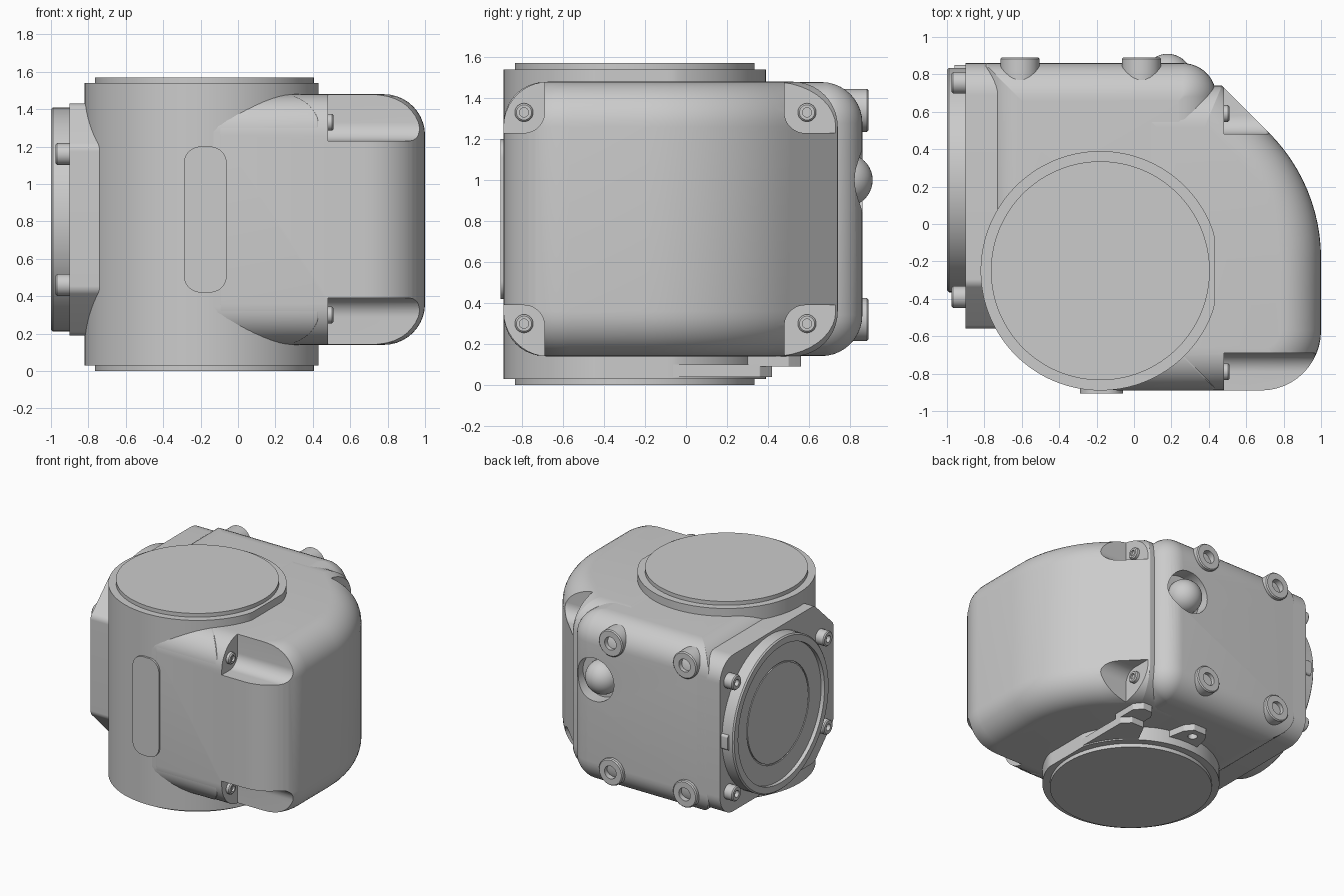
import bpy, bmesh, math
from mathutils import Vector, Matrix

cube = bpy.data.objects.get("Cube")
if cube:
    bpy.data.objects.remove(cube, do_unlink=True)


def finish(name, bm, angle=35):
    bmesh.ops.remove_doubles(bm, verts=bm.verts, dist=0.0002)
    bmesh.ops.recalc_face_normals(bm, faces=bm.faces)
    mesh = bpy.data.meshes.new(name)
    bm.to_mesh(mesh)
    bm.free()
    obj = bpy.data.objects.new(name, mesh)
    bpy.context.collection.objects.link(obj)
    smooth(obj, angle)
    return obj


def smooth(obj, angle=35):
    bpy.ops.object.select_all(action='DESELECT')
    obj.select_set(True)
    bpy.context.view_layer.objects.active = obj
    bpy.ops.object.shade_smooth_by_angle(angle=math.radians(angle))


def skin(bm, rings):
    """Join equal rings of vertices and cap both ends."""
    rings = [[bm.verts.new(p) for p in ring] for ring in rings]
    n = len(rings[0])
    for a, b in zip(rings, rings[1:]):
        for i in range(n):
            j = (i + 1) % n
            bm.faces.new((a[i], a[j], b[j], b[i]))
    bm.faces.new(rings[0])
    bm.faces.new(rings[-1])


def outline(corners, radii, inset, steps=12):
    """Counter-clockwise convex polygon, shrunk by inset, with round corners."""
    pts = [Vector(c) for c in corners]
    out = []
    for i, p in enumerate(pts):
        d1 = (p - pts[i - 1]).normalized()
        d2 = (pts[(i + 1) % len(pts)] - p).normalized()
        n1, n2 = Vector((-d1.y, d1.x)), Vector((-d2.y, d2.x))
        r = max(radii[i] - inset, 0.002)
        centre = p + (n1 + n2) * (inset + r) / (1 + n1.dot(n2))
        turn = math.acos(max(-1, min(1, n1.dot(n2))))
        for k in range(steps + 1):
            out.append(centre - Matrix.Rotation(turn * k / steps, 2) @ n1 * r)
    return out


AXES = {
    'x': lambda u, v, w: (w, u, v),
    'y': lambda u, v, w: (u, w, v),
    'z': lambda u, v, w: (u, v, w),
}


def block(name, corners, radii, lo, hi, edge=0.0, axis='z'):
    """Extruded rounded polygon whose end rims are filleted by edge."""
    if not isinstance(radii, (list, tuple)):
        radii = [radii] * len(corners)
    if edge:
        quarter = [math.pi / 2 * k / 10 for k in range(11)]
        low = [(edge * (1 - math.sin(a)), lo + edge * (1 - math.cos(a))) for a in quarter]
        layers = low + [(d, lo + hi - w) for d, w in reversed(low)]
    else:
        layers = [(0, lo), (0, hi)]
    bm = bmesh.new()
    skin(bm, [[AXES[axis](p.x, p.y, w) for p in outline(corners, radii, d)]
              for d, w in layers])
    return finish(name, bm)


def rect(u0, u1, v0, v1):
    return [(u0, v0), (u1, v0), (u1, v1), (u0, v1)]


def lathe(name, profile, origin, axis=(0, 0, 1), sides=64, clip=None):
    """Turn (radius, height) pairs about an axis."""
    turn = Vector(axis).to_track_quat('Z', 'Y').to_matrix()
    rings = []
    for r, h in profile:
        ring = []
        for i in range(sides):
            a = 2 * math.pi * i / sides
            p = Vector(origin) + turn @ Vector((r * math.cos(a), r * math.sin(a), h))
            if clip is not None:
                p.x = min(p.x, clip)
            ring.append(p)
        rings.append(ring)
    bm = bmesh.new()
    skin(bm, rings)
    return finish(name, bm)


def socket(r, h, hole=0.45, depth=0.03):
    return [(r, 0), (r, h - 0.008), (r - 0.008, h), (r * hole, h),
            (r * hole, h - depth), (0.001, h - depth)]


def cut(obj, cutter):
    mod = obj.modifiers.new("cut", 'BOOLEAN')
    mod.operation = 'DIFFERENCE'
    mod.solver = 'EXACT'
    mod.object = cutter
    bpy.ops.object.select_all(action='DESELECT')
    bpy.context.view_layer.objects.active = obj
    obj.select_set(True)
    bpy.ops.object.modifier_apply(modifier=mod.name)
    bpy.data.objects.remove(cutter, do_unlink=True)


BOTTOM, TOP = 0.14, 1.48
MID = (BOTTOM + TOP) / 2

# Upright drum with thin end discs
drum_at = (-0.18, -0.25, 0)
lathe("drum", [(0.64, 0.03), (0.64, 1.54)], drum_at, sides=128, clip=0.43)
lathe("drum_end_discs", [(0.585, 0), (0.585, 1.57)], drum_at, sides=128)

# Rear housing with a pocket for the dome
housing = block("rear_housing",
                [(-0.8, 0.86), (-0.8, -0.2), (-0.18, -0.888), (0.44, -0.888), (0.44, 0.86)],
                [0.02, 0.02, 0.02, 0.02, 0.18], BOTTOM + 0.002, TOP - 0.002, 0.2)
cut(housing, lathe("dome_pocket", [(0.17, 0), (0.17, 0.4)], (0.2, 0.76, 1.0), (0, 1, 0)))
smooth(housing)

# Side cover with a notch at each corner
cover = block("side_cover",
              [(-0.1, -0.89), (1, -0.89), (1, 0.21), (0.47, 0.74), (-0.1, 0.74)],
              [0.01, 0.32, 0.95, 0.01, 0.01], BOTTOM, TOP, 0.22)
for y0, y1, screw_y in ((-1.3, -0.69, -0.79), (0.48, 1.1, 0.59)):
    for z0, z1, screw_z in ((-0.4, 0.39, 0.3), (1.23, 2.0, 1.33)):
        cut(cover, block("notch", rect(y0, y1, z0, z1), 0.1, 0.48, 1.3, axis='x'))
        lathe("cover_screw", socket(0.045, 0.03, 0.5, 0.015),
              (0.48, screw_y, screw_z), (1, 0, 0), 24)
smooth(cover)

# Mounting flange and its recessed ring
block("flange_plate",
      [(-0.56, 0.43), (-0.32, 0.19), (0.86, 0.19), (0.86, 1.43), (-0.32, 1.43), (-0.56, 1.2)],
      [0.06, 0.06, 0.17, 0.17, 0.06, 0.06], -0.9, -0.7, axis='x')
lathe("flange_ring",
      [(0.6, 0), (0.6, 0.09), (0.59, 0.1), (0.54, 0.1), (0.54, 0.07), (0.39, 0.07),
       (0.39, 0.062), (0.38, 0.062), (0.38, 0.07), (0.001, 0.07)],
      (-0.9, 0.235, MID), (-1, 0, 0), 96)
for side in (-1, 1):
    for y, dz in ((-0.39, 0.35), (0.755, 0.44)):
        lathe("flange_screw", socket(0.058, 0.075),
              (-0.9, y, MID + side * dz), (-1, 0, 0), 32)
block("ring_clip", rect(0.79, 0.85, 0.74, 0.86), 0.02, -0.96, -0.89, axis='x')

# Rear bosses and dome
for x in (-0.61, 0.04):
    for z in (0.32, 1.34):
        lathe("rear_boss", socket(0.105, 0.14, 0.48, 0.05), (x, 0.75, z), (0, 1, 0), 40)
bm = bmesh.new()
bmesh.ops.create_uvsphere(bm, u_segments=40, v_segments=20, radius=0.13,
                          matrix=Matrix.Translation((0.18, 0.78, 1.0)))
finish("dome", bm)

# Long pad on the front of the drum
block("front_pad", rect(-0.29, -0.06, 0.42, 1.2), 0.09, -0.905, -0.85, axis='y')

# Brackets under the housing
block("lower_arm", [(0.15, -0.4), (0.38, -0.4), (0.43, -0.3), (0.43, 0.36), (0.37, 0.42),
                    (0.26, 0.42), (0.15, 0.2)], 0.01, 0.04, 0.1)
block("arm_tab", [(0.26, 0.3), (0.43, 0.3), (0.43, 0.5), (0.38, 0.56), (0.3, 0.56),
                  (0.26, 0.5)], 0.01, 0.09, 0.145)
tab = block("rear_tab", [(-0.3, 0.25), (0.0, 0.25), (-0.05, 0.5), (-0.1, 0.56), (-0.21, 0.56),
                         (-0.25, 0.5)], 0.01, 0.09, 0.145)
cut(tab, lathe("tab_hole", [(0.035, 0), (0.035, 0.3)], (-0.15, 0.48, 0), sides=24))
smooth(tab)
